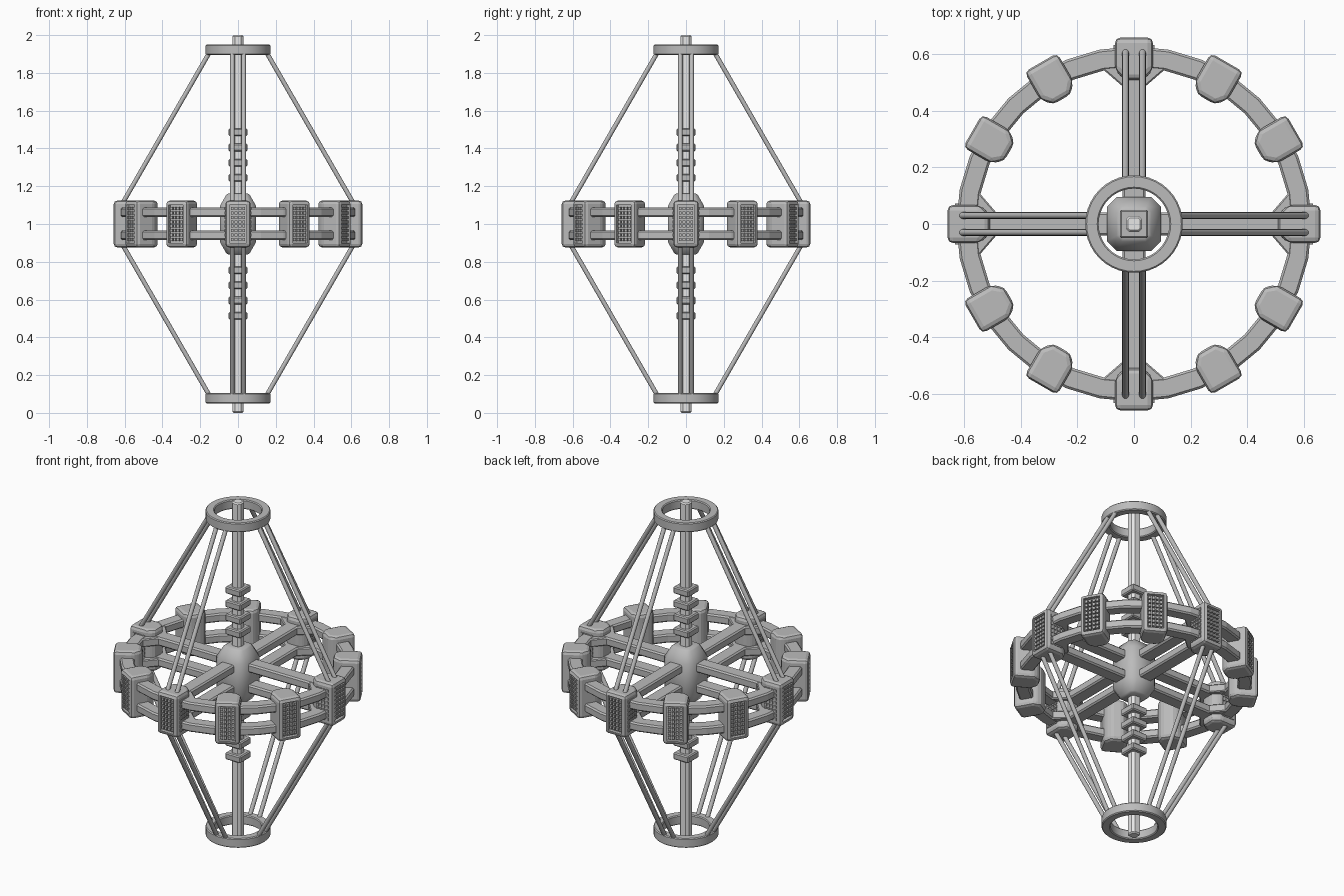
import bpy, bmesh, math
from mathutils import Matrix, Vector

if "Cube" in bpy.data.objects:
    bpy.data.objects.remove(bpy.data.objects["Cube"])


def material(name, v):
    m = bpy.data.materials.new(name)
    m.diffuse_color = (v, v, v, 1)
    m.use_nodes = True
    m.node_tree.nodes["Principled BSDF"].inputs["Base Color"].default_value = m.diffuse_color
    return m


grey = material("hull grey", 0.50)
pale = material("pale mast grey", 0.80)


def obj_from(name, bm, smooth=False, mat=grey):
    bmesh.ops.recalc_face_normals(bm, faces=bm.faces)
    me = bpy.data.meshes.new(name)
    bm.to_mesh(me)
    bm.free()
    me.materials.append(mat)
    if smooth:
        me.shade_smooth()
        me.set_sharp_from_angle(angle=math.radians(40))
    return link(name, me)


def link(name, me, angle=0.0):
    o = bpy.data.objects.new(name, me)
    o.rotation_euler.z = angle
    bpy.context.scene.collection.objects.link(o)
    return o


def box(bm, c, s):
    m = Matrix.Translation(c) @ Matrix.Diagonal((*s, 1))
    bmesh.ops.create_cube(bm, size=1, matrix=m)


def bevel_all(bm, w, seg=1):
    bmesh.ops.bevel(bm, geom=bm.edges[:], offset=w, segments=seg,
                    affect='EDGES', profile=0.5, clamp_overlap=True)


def prism(bm, pts, z0, z1):
    lo = [bm.verts.new((x, y, z0)) for x, y in pts]
    hi = [bm.verts.new((x, y, z1)) for x, y in pts]
    bm.faces.new(lo)
    bm.faces.new(hi)
    for i in range(len(pts)):
        j = (i + 1) % len(pts)
        bm.faces.new((lo[i], lo[j], hi[j], hi[i]))


def loft(bm, sections):
    """Square sections with cut corners: (half width, corner cut, z)."""
    rows = []
    for h, c, z in sections:
        k = h - c
        pts = [(h, -k), (h, k), (k, h), (-k, h), (-h, k), (-h, -k), (-k, -h), (k, -h)]
        rows.append([bm.verts.new((x, y, z)) for x, y in pts])
    for a, b in zip(rows, rows[1:]):
        for i in range(8):
            j = (i + 1) % 8
            bm.faces.new((a[i], a[j], b[j], b[i]))
    bm.faces.new(rows[0])
    bm.faces.new(rows[-1])


def ring(name, r0, r1, z0, z1, ch, n, smooth):
    prof = [(r0 + ch, z0), (r1 - ch, z0), (r1, z0 + ch), (r1, z1 - ch),
            (r1 - ch, z1), (r0 + ch, z1), (r0, z1 - ch), (r0, z0 + ch)]
    bm = bmesh.new()
    rows = []
    for i in range(n):
        a = 2 * math.pi * i / n
        rows.append([bm.verts.new((r * math.cos(a), r * math.sin(a), z)) for r, z in prof])
    for i in range(n):
        a, b = rows[i], rows[(i + 1) % n]
        for k in range(8):
            m = (k + 1) % 8
            bm.faces.new((a[k], b[k], b[m], a[m]))
    obj_from(name, bm, smooth)


def rod(bm, p, q, r, n=12):
    p, q = Vector(p), Vector(q)
    d = q - p
    m = Matrix.Translation((p + q) / 2) @ d.to_track_quat('Z', 'Y').to_matrix().to_4x4()
    bmesh.ops.create_cone(bm, cap_ends=True, segments=n, radius1=r, radius2=r,
                          depth=d.length, matrix=m)


# central mast with chamfered tips
bm = bmesh.new()
loft(bm, [(0.022, 0.008, 0), (0.029, 0.013, 0.007), (0.029, 0.013, 1.993), (0.022, 0.008, 2)])
obj_from("mast", bm, mat=pale)

# hub with tapered ends
bm = bmesh.new()
loft(bm, [(0.05, 0.013, 0.838), (0.062, 0.02, 0.845), (0.096, 0.036, 0.905),
          (0.096, 0.036, 1.095), (0.062, 0.02, 1.155), (0.05, 0.013, 1.162)])
obj_from("hub", bm, True)

# square collars on the mast
for i in range(4):
    for s in (1, -1):
        bm = bmesh.new()
        box(bm, (0, 0, 1 + s * (0.245 + 0.08 * i)), (0.1, 0.1, 0.04))
        bevel_all(bm, 0.006)
        obj_from("mast_collar", bm)

# mooring rings at both ends, double habitat ring
for z in (0.05, 1.895):
    ring("end_ring", 0.125, 0.172, z, z + 0.055, 0.005, 40, True)
for z in (0.915, 1.037):
    ring("main_ring", 0.552, 0.627, z, z + 0.05, 0.008, 32, False)

# spokes, gussets and cables: one arm mesh, four copies
bm = bmesh.new()
for z in (0.94, 1.062):
    box(bm, (0.32, 0, z), (0.56, 0.082, 0.05))
bevel_all(bm, 0.008)
spoke = obj_from("spoke", bm)
bm = bmesh.new()
for z in (0.917, 1.039):
    prism(bm, [(0.482, -0.036), (0.55, -0.115), (0.6, -0.1),
               (0.6, 0.1), (0.55, 0.115), (0.482, 0.036)], z, z + 0.046)
bevel_all(bm, 0.005)
gusset = obj_from("gusset", bm)
bm = bmesh.new()
for s in (1, -1):
    for y in (0.03, -0.03):
        rod(bm, (0.15, y, 1 + s * 0.91), (0.614, y, 1 + s * 0.105), 0.012)
cable = obj_from("stay_cables", bm, True)
for o in (spoke, gusset, cable):
    for k in range(1, 4):
        link(o.name, o.data, k * math.pi / 2)


# habitat pods: recessed outer panel filled with a grid of window blocks
def pod(name, side_panels):
    bm = bmesh.new()
    prism(bm, [(0.508, -0.036), (0.545, -0.067), (0.658, -0.067),
               (0.658, 0.067), (0.545, 0.067), (0.508, 0.036)], 0.876, 1.124)
    bmesh.ops.recalc_face_normals(bm, faces=bm.faces)
    bevel_all(bm, 0.019, 2)
    bm.normal_update()
    outer = max((f for f in bm.faces if f.normal.x > 0.99), key=lambda f: f.calc_area())
    bmesh.ops.inset_region(bm, faces=[outer], thickness=0.005, depth=0)
    bmesh.ops.inset_region(bm, faces=[outer], thickness=0.001, depth=-0.018)
    for i in range(4):
        for j in range(8):
            z = 1 + (j - 3.5) * 0.0235
            box(bm, (0.646, (i - 1.5) * 0.0205, z), (0.018, 0.014, 0.016))
            if side_panels:
                for s in (1, -1):
                    box(bm, (0.594 + (i - 1.5) * 0.0205, s * 0.066, z), (0.014, 0.012, 0.016))
    return obj_from(name, bm)


main_pod = pod("main_pod", True)
small_pod = pod("pod", False)
small_pod.rotation_euler.z = math.radians(30)
for k in range(2, 12):
    if k % 3 == 0:
        link("main_pod", main_pod.data, math.radians(30 * k))
    else:
        link("pod", small_pod.data, math.radians(30 * k))
